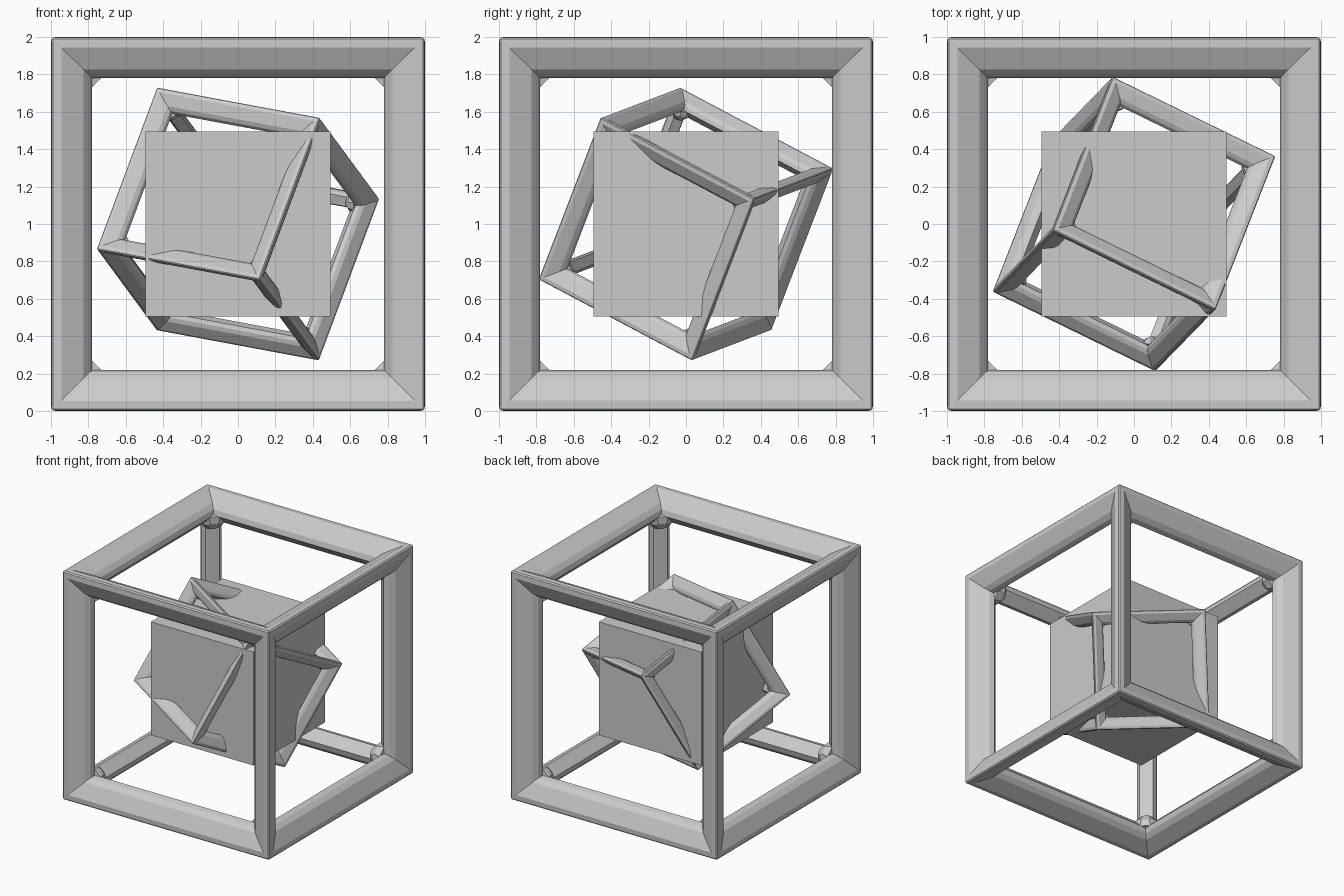
import bpy, bmesh
from itertools import product, permutations
from mathutils import Matrix, Vector

if "Cube" in bpy.data.objects:
    bpy.data.objects.remove(bpy.data.objects["Cube"])

CENTRE = Vector((0, 0, 1))

# Bar cross-section measured inward from the cube edge, mirrored about the diagonal
HALF = [(0.012, 0.002), (0.055, 0.0), (0.175, 0.058), (0.208, 0.095), (0.22, 0.14)]
PROFILE = HALF + [(q, p) for p, q in reversed(HALF)]


def finish(bm, name, matrix):
    bmesh.ops.recalc_face_normals(bm, faces=bm.faces)
    mesh = bpy.data.meshes.new(name)
    bm.to_mesh(mesh)
    bm.free()
    ob = bpy.data.objects.new(name, mesh)
    ob.matrix_world = matrix
    bpy.context.collection.objects.link(ob)
    return ob


def cube_frame(name, matrix):
    bm = bmesh.new()
    # Twelve mitred bars
    for axis in range(3):
        a, b = (axis + 1) % 3, (axis + 2) % 3
        for sa, sb in product((-1, 1), repeat=2):
            rings = []
            for end in (-1, 1):
                ring = []
                for p, q in PROFILE:
                    co = [0, 0, 0]
                    co[a], co[b] = sa * (1 - p), sb * (1 - q)
                    co[axis] = end * (1 - max(p, q))
                    ring.append(bm.verts.new(co))
                rings.append(ring)
            n = len(PROFILE)
            for i in range(n):
                j = (i + 1) % n
                bm.faces.new((rings[0][i], rings[0][j], rings[1][j], rings[1][i]))
    bmesh.ops.remove_doubles(bm, verts=bm.verts, dist=0.0005)
    bmesh.ops.holes_fill(bm, edges=bm.edges, sides=3)
    finish(bm, name, matrix)

    # Small webs inside the eight corners
    bm = bmesh.new()
    pts = {c for base in ((0.275, 0.212, 0.14), (0.238, 0.238, 0.15), (0.265, 0.22, 0.2))
           for c in permutations(base)} | {(0.1, 0.1, 0.1)}
    for signs in product((-1, 1), repeat=3):
        vs = [bm.verts.new([s * (1 - c) for s, c in zip(signs, pt)]) for pt in sorted(pts)]
        bmesh.ops.convex_hull(bm, input=vs)
        loose = [v for v in vs if v.is_valid and not v.link_faces]
        bmesh.ops.delete(bm, geom=loose, context='VERTS')
    finish(bm, name + "_corner_webs", matrix)


# Outer frame
cube_frame("outer_frame", Matrix.Translation(CENTRE))

# Tilted middle frame
e1 = Vector((0.86, -0.42, -0.16)).normalized()
e2 = Vector((0.31, 0.82, -0.43))
e2 = (e2 - e1 * e2.dot(e1)).normalized()
rot = Matrix((e1, e2, e1.cross(e2))).transposed().to_4x4()
cube_frame("tilted_frame", Matrix.Translation(CENTRE) @ rot @ Matrix.Scale(0.492, 4))

# Solid core
bm = bmesh.new()
bmesh.ops.create_cube(bm, size=0.99)
finish(bm, "core_cube", Matrix.Translation(CENTRE))
